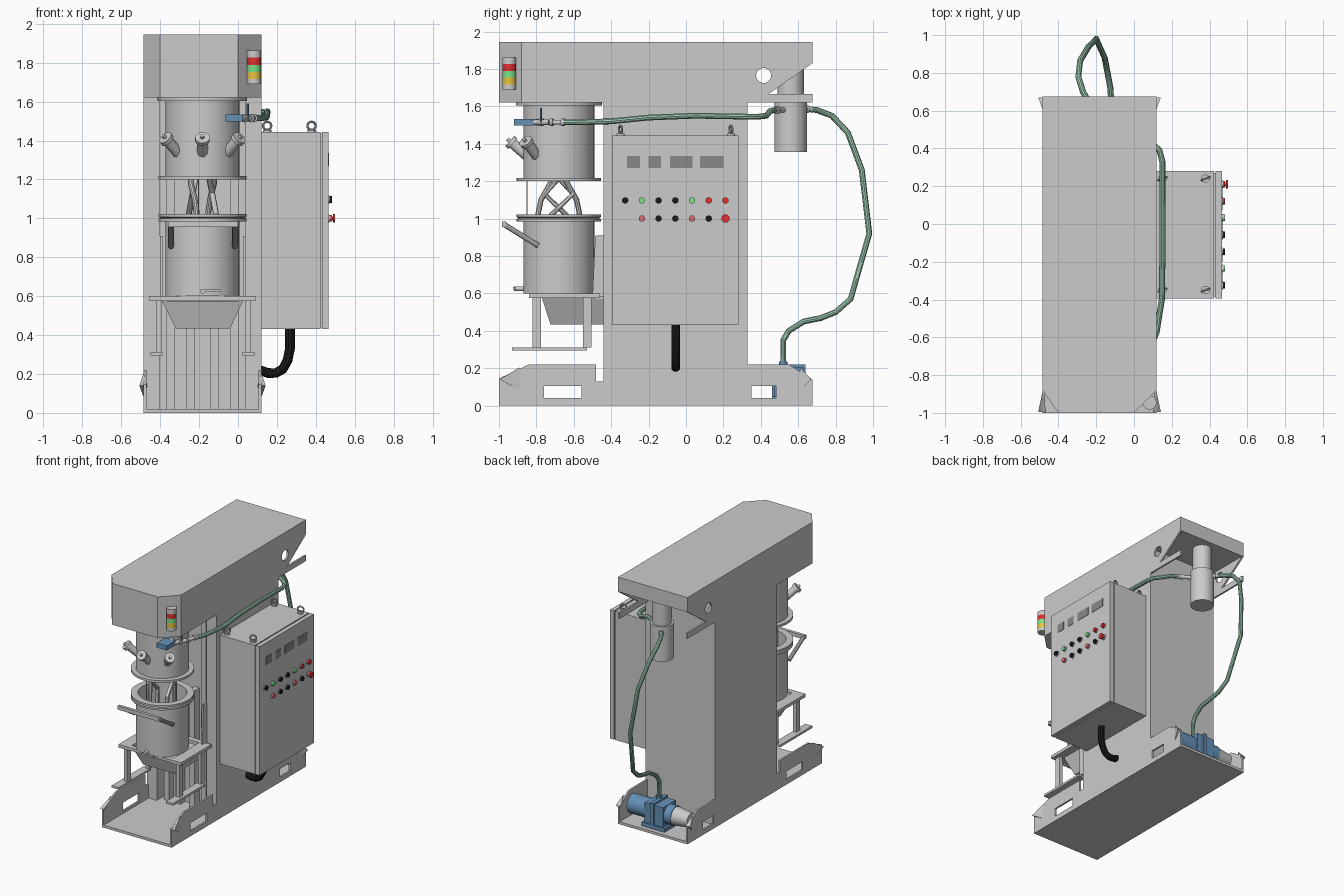
import bpy, bmesh
from math import sin, cos, pi, radians
from mathutils import Vector, Matrix

if "Cube" in bpy.data.objects:
    bpy.data.objects.remove(bpy.data.objects["Cube"])

def mat(name, c):
    m = bpy.data.materials.new(name)
    m.diffuse_color = (*c, 1)
    m.use_nodes = True
    m.node_tree.nodes["Principled BSDF"].inputs["Base Color"].default_value = m.diffuse_color
    return m

BLUE = mat("blue", (.13, .28, .47)); GREEN = mat("hose_green", (.33, .58, .43))
BLACK = mat("black", (.01, .01, .01)); RED = mat("red", (.75, .03, .03))
LIME = mat("lamp_green", (.2, .75, .25)); YEL = mat("yellow", (.8, .55, .05))
PINK = mat("pink", (.7, .15, .18)); DARK = mat("display_grey", (.25, .25, .25))
CX, CY = -.183, -.68          # mixing axis
L, R = -.485, .12             # housing sides

def finish(name, bm, m=None):
    bmesh.ops.remove_doubles(bm, verts=bm.verts, dist=1e-5)
    bmesh.ops.recalc_face_normals(bm, faces=bm.faces)
    for f in bm.faces:
        f.smooth = True
    for e in bm.edges:
        e.smooth = len(e.link_faces) == 2 and e.calc_face_angle(0) < radians(35)
    me = bpy.data.meshes.new(name)
    bm.to_mesh(me)
    bm.free()
    if m:
        me.materials.append(m)
    o = bpy.data.objects.new(name, me)
    bpy.context.collection.objects.link(o)
    return o

def box(name, x0, x1, y0, y1, z0, z1, m=None):
    M = Matrix.Translation(((x0+x1)/2, (y0+y1)/2, (z0+z1)/2)) @ Matrix.Diagonal((x1-x0, y1-y0, z1-z0, 1))
    bm = bmesh.new()
    bmesh.ops.create_cube(bm, size=1, matrix=M)
    return finish(name, bm, m)

def rod(name, p, q, r, m=None, r2=None, n=24):
    p, q = Vector(p), Vector(q)
    d = q - p
    M = Matrix.Translation((p+q)/2) @ d.to_track_quat('Z', 'Y').to_matrix().to_4x4()
    bm = bmesh.new()
    bmesh.ops.create_cone(bm, cap_ends=True, segments=n, radius1=r, radius2=r if r2 is None else r2, depth=d.length, matrix=M)
    return finish(name, bm, m)

def curve_mesh(name, loops, dim, m, cyclic, M=Matrix(), **kw):
    cu = bpy.data.curves.new(name, 'CURVE')
    cu.dimensions = dim
    for k, v in kw.items():
        setattr(cu, k, v)
    for pts in loops:
        s = cu.splines.new('POLY')
        s.points.add(len(pts)-1)
        for a, b in zip(s.points, pts):
            a.co = (*b, 0, 1) if len(b) == 2 else (*b, 1)
        s.use_cyclic_u = cyclic
    o = bpy.data.objects.new(name, cu)
    bpy.context.collection.objects.link(o)
    bm = bmesh.new()
    me = bpy.data.meshes.new_from_object(o)
    bm.from_mesh(me)
    bpy.data.objects.remove(o)
    bm.transform(M)
    return finish(name, bm, m)

def tube(name, pts, r, m=None, cyclic=False):
    return curve_mesh(name, [pts], '3D', m, cyclic, bevel_depth=r, bevel_resolution=3, use_fill_caps=True)

def plate(name, loops, a, b, axis='X'):
    # flat outline (first loop) with holes; axis X: outline in y,z / axis Z: outline in x,y
    M = Matrix.Translation((0, 0, (a+b)/2))
    if axis == 'X':
        M = Matrix(((0, 0, 1, 0), (1, 0, 0, 0), (0, 1, 0, 0), (0, 0, 0, 1))) @ M
    return curve_mesh(name, loops, '2D', None, True, M, fill_mode='BOTH', extrude=(b-a)/2)

def lathe(name, prof, n=48):
    bm = bmesh.new()
    vs = [bm.verts.new((CX+r, CY, z)) for r, z in prof]
    es = [bm.edges.new(p) for p in zip(vs, vs[1:])]
    bmesh.ops.spin(bm, geom=vs+es, cent=(CX, CY, 0), axis=(0, 0, 1), angle=2*pi, steps=n)
    return finish(name, bm)

def rect(y0, y1, z0, z1):
    return [(y0, z0), (y1, z0), (y1, z1), (y0, z1)]

# base tray with side walls, fork slots and corner flares
box("base_floor", L, R, -1, .675, 0, .02)
wall = [(-1, 0), (.675, 0), (.675, .14), (.55, .22), (.33, .22), (.33, .13), (-.48, .13), (-.48, .22), (-.84, .22), (-1, .145)]
hole = [(.415+.04*cos(i*pi/12), 1.765+.04*sin(i*pi/12)) for i in range(24)]
bracket = [(.33, 1.62), (.675, 1.62), (.675, 1.665), (.44, 1.665), (.675, 1.83), (.33, 1.83)]
for side, x0, s in (("left", L, -1), ("right", R-.014, 1)):
    plate("base_wall_"+side, [wall, rect(-.76, -.56, .04, .105), rect(.35, .48, .04, .105)], x0, x0+.014)
    plate("rear_bracket_"+side, [bracket, hole], x0, x0+.014)
    xe = R if s > 0 else L
    for end, ya, yb in (("front", -.89, -.995), ("rear", .61, .67)):
        bm = bmesh.new()
        v = [bm.verts.new(c) for c in ((xe, ya, .205), (xe, ya, .08), (xe+s*.022, yb, .14), (xe-s*.02, yb, .14))]
        bmesh.ops.convex_hull(bm, input=v)
        finish(f"base_flare_{end}_{side}", bm)

# column with front recess, guide rails and head
plate("column", [[(L, .33), (L, -.44), (-.40, -.44), (-.40, -.34), (.035, -.34), (.035, -.44), (R, -.44), (R, .33)]], .02, 1.63, 'Z')
plate("head", [[(L, .33), (L, -.88), (-.40, -1), (0, -1), (R, -.88), (R, .33)]], 1.62, 1.945, 'Z')
box("head_rear", L, R, .33, .675, 1.83, 1.945)
for i, x in enumerate((-.345, -.245, -.12, -.02)):
    box(f"guide_rail_{i}", x-.022, x+.022, -.40, -.34, .02, 1.62 if i in (0, 3) else .95)

# upper mixing vessel
lathe("upper_vessel", [(0, 1.23), (.178, 1.23), (.178, 1.2), (.226, 1.2), (.226, 1.218), (.19, 1.218), (.19, 1.604), (.23, 1.604), (.23, 1.62), (0, 1.62)])
for i, a in enumerate((-47, 0, 47)):
    d = Vector((sin(radians(a)), -cos(radians(a)), 0))
    at = lambda r, z: Vector((CX, CY, z)) + d*r
    rod(f"inspection_nozzle_{i}", at(.17, 1.335), at(.25, 1.405), .028)
    rod(f"nozzle_cap_{i}", at(.245, 1.40), at(.262, 1.415), .037)
    rod(f"nozzle_knob_{i}", at(.26, 1.413), at(.275, 1.426), .01)

# lower open pot with handle and drain valve
lathe("lower_pot", [(0, .6), (.19, .6), (.19, .985), (.226, .985), (.226, .998), (.215, 1.003), (.226, 1.008), (.226, 1.022), (.175, 1.022), (.175, .63), (0, .63)])
for x in (-.345, -.015):
    tube("pot_handle_arm", [(x, -.79, .855), (x, -.975, .97)], .015)
box("pot_handle_grip", -.36, 0, -.985, -.962, .955, .985)
rod("drain_valve", (CX, -.86, .625), (CX, -.92, .625), .013)
box("drain_lever", CX-.01, CX+.095, -.925, -.91, .622, .635)

# twisted mixing blades and thin wiper rod
for k, s in (("a", 1), ("b", -1)):
    at = lambda x, y, z: (CX+s*x, CY+s*y, z)
    tube("blade_arch_"+k, [at(.03, .11, .75), at(.03, .11, 1.03), at(.04, .095, 1.10), at(.06, .05, 1.18), at(.06, .03, 1.22)], .015)
    tube("blade_twist_"+k, [at(.07, -.03, .8), at(.07, -.04, 1.02), at(.05, .075, 1.13), at(.03, -.01, 1.23)], .015)
    tube("blade_cross_"+k, [at(.03, .11, .75), at(.05, .04, .72), at(.07, -.03, .8)], .015)
rod("wiper_rod", (CX-.02, -.85, .9), (CX-.02, -.85, 1.22), .003, n=8)

# lift carriage, hopper-shaped bracket and side frames
bm = bmesh.new()
for x, y, z in ((-.39, -.77, .575), (.025, -.77, .575), (-.32, -.725, .435), (-.04, -.725, .435)):
    bm.verts.new((x, y, z)), bm.verts.new((x, -.42, z))
bmesh.ops.convex_hull(bm, input=bm.verts)
finish("lift_bracket", bm)
box("lift_back_plate", -.39, .025, -.485, -.44, .57, .6)
for x in (-.40, .025):
    plate("lift_gusset", [[(-.5, .58), (-.42, .58), (-.42, .91), (-.485, .91)]], x, x+.014)
for x0, x1, leg, foot in ((-.455, -.365, -.42, -.45), (0, .09, .035, .022)):
    box("frame_top", x0, x1, -.84, -.46, .575, .6)
    box("frame_foot", foot, foot+.062, -.93, -.53, .295, .312)
    for y in (-.82, -.55):
        box("frame_leg", leg, leg+.028, y, y+.045, .31, .576)
box("frame_front_bar", -.37, .01, -.84, -.80, .578, .6)

# signal tower
for n, z0, z1, m in (("base", 1.69, 1.717, None), ("yellow", 1.717, 1.753, YEL), ("green", 1.753, 1.789, LIME), ("red", 1.789, 1.826, RED), ("cap", 1.826, 1.862, None)):
    rod("signal_"+n, (.082, -.945, z0), (.082, -.945, z1), .037, m)

# control cabinet with door, lifting eyes, hinges
box("cabinet", R, .423, -.395, .28, .43, 1.445)
box("cabinet_door", .431, .465, -.395, .28, .43, 1.445)
box("door_seal", .42, .433, -.385, .27, .44, 1.435)
for x in (.15, .378):
    for y in (-.35, .24):
        rod("eye_bolt_foot", (x, y, 1.445), (x, y, 1.455), .022)
        tube("eye_bolt_ring", [(x+.021*cos(i*pi/8), y+.008*cos(i*pi/8), 1.476+.021*sin(i*pi/8)) for i in range(16)], .006, cyclic=True)
for i, (a, b) in enumerate(((-.315, -.245), (-.2, -.135), (-.085, .035), (.075, .2))):
    box(f"display_{i}", .46, .468, a, b, 1.27, 1.335, DARK)
COL = {'k': BLACK, 'g': LIME, 'r': RED, 'p': PINK}
for z, row in ((1.097, "kgkkgrr"), (1.0, " pkkpkp")):
    for i, c in enumerate(row):
        if c != ' ':
            y = -.325 + i*.0893
            rod("button_bezel", (.465, y, z), (.47, y, z), .021, n=16)
            rod("button", (.465, y, z), (.483, y, z), .017, COL[c], n=16)
rod("emergency_stem", (.465, .211, 1), (.49, .211, 1), .01, RED, n=16)
rod("emergency_button", (.488, .211, 1), (.498, .211, 1), .022, RED)
tube("cabinet_cable", [(.267, -.055, .44), (.267, -.055, .33), (.255, -.055, .27), (.23, -.055, .225), (.195, -.055, .205), (.155, -.055, .205), (.11, -.055, .22)], .025, BLACK)

# vacuum valve and hoses
rod("valve_stub", (-.09, -.78, 1.515), (0, -.8, 1.515), .018)
box("valve_handle", -.065, .022, -.92, -.81, 1.498, 1.533, BLUE)
rod("valve_body", (0, -.83, 1.515), (.06, -.73, 1.515), .015)
rod("valve_tail", (.06, -.73, 1.515), (.09, -.63, 1.515), .013)
for p, q in (((.03, -.78, 1.515), (.038, -.767, 1.515)), ((.062, -.725, 1.515), (.066, -.71, 1.515)), ((.08, -.665, 1.515), (.084, -.65, 1.515))):
    rod("valve_collar", p, q, .021)
rod("valve_lever", (.05, -.775, 1.52), (.05, -.775, 1.59), .006, BLUE, n=8)
tube("vacuum_hose", [(.088, -.65, 1.515), (.12, -.57, 1.515), (.147, -.4, 1.52), (.15, -.2, 1.54), (.15, .05, 1.55), (.15, .33, 1.545), (.135, .39, 1.545), (.09, .43, 1.55), (.03, .45, 1.575), (-.03, .475, 1.58)], .016, GREEN)
rod("filter_inlet", (-.02, .472, 1.58), (-.14, .54, 1.58), .014)
rod("inlet_collar", (-.04, .483, 1.58), (-.055, .491, 1.58), .021)
FX, FY = -.183, .56
rod("filter_body", (FX, FY, 1.355), (FX, FY, 1.63), .087, n=40)
rod("filter_neck", (FX, FY, 1.62), (FX, FY, 1.835), .07, n=40)
rod("filter_outlet", (-.21, .6, 1.585), (-.25, .67, 1.585), .014)
rod("outlet_collar", (-.232, .64, 1.585), (-.238, .652, 1.585), .021)
tube("pump_hose", [(-.245, .655, 1.585), (-.27, .7, 1.58), (-.295, .78, 1.55), (-.285, .865, 1.46), (-.24, .94, 1.26), (-.2, .98, .92), (-.155, .88, .57), (-.14, .8, .5), (-.125, .72, .468), (-.12, .63, .45), (-.125, .55, .4), (-.13, .52, .35), (-.13, .52, .2)], .016, GREEN)

# vacuum pump on the rear of the tray
PZ, PY = .128, .55
rod("pump_body", (.08, PY, PZ), (-.30, PY, PZ), .075, BLUE, n=32)
rod("pump_motor_cover", (-.30, PY, PZ), (-.43, PY, PZ), .07, None, .055, n=32)
box("pump_housing", -.24, -.08, PY-.08, PY+.08, .05, .205, BLUE)
box("pump_flange", -.165, -.135, PY-.09, PY+.09, .03, .22, BLUE)
box("pump_foot", -.26, -.06, PY-.09, PY+.09, .02, .05, BLUE)
rod("pump_port", (-.13, .52, .19), (-.13, .52, .235), .022, BLUE)
